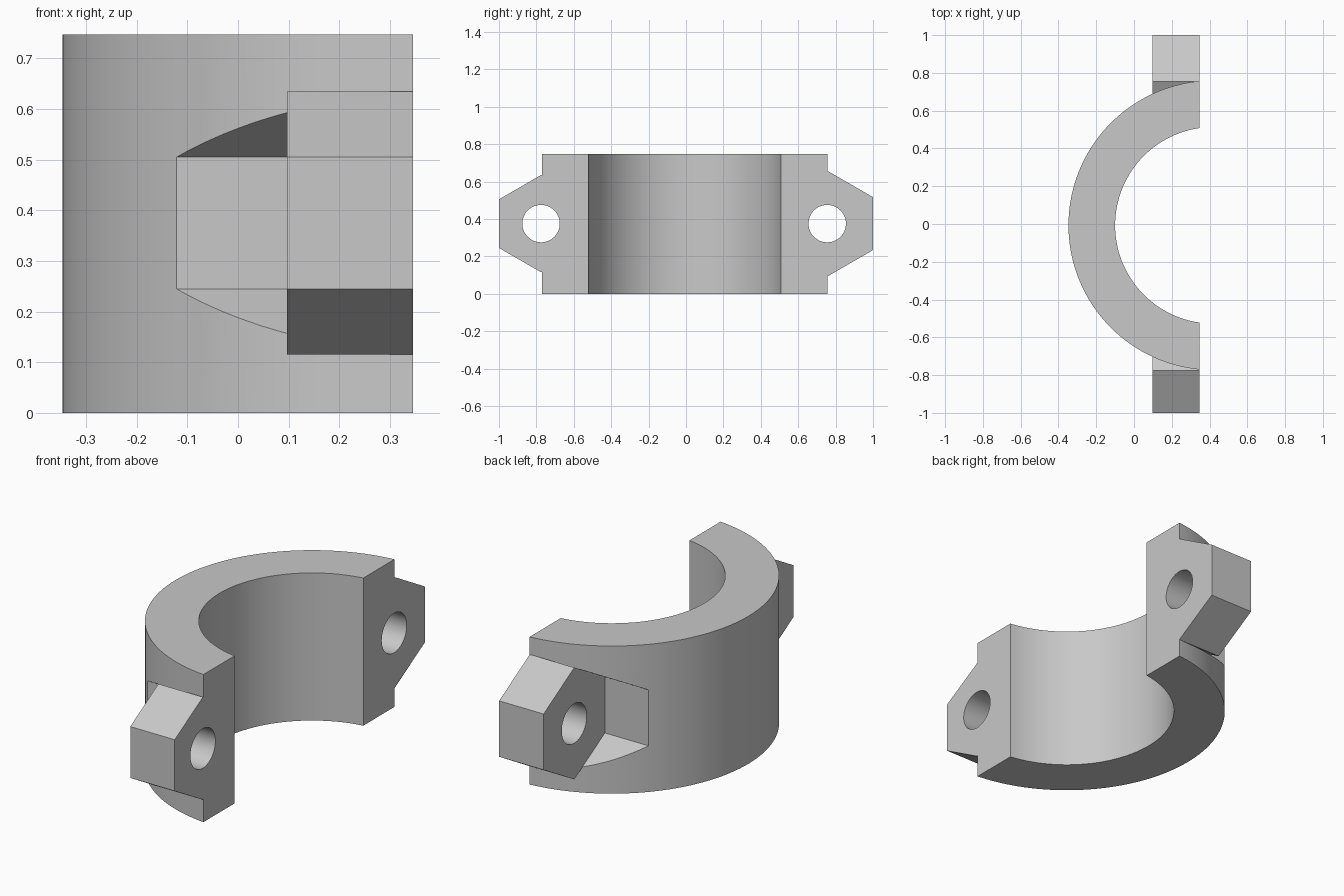
import bpy, math

cube = bpy.data.objects.get("Cube")
if cube:
    bpy.data.objects.remove(cube, do_unlink=True)

HEIGHT = 0.747
MID_Z = 0.375
SPLIT_X = 0.346               # flat mating face
EAR_X = 0.097                 # outer face of the bolt ears
CENTRE = (0.42, -0.007)       # axis of the bore
OUTER_R, INNER_R = 0.767, 0.52

steel = bpy.data.materials.new("grey_steel")
steel.use_nodes = True
steel.diffuse_color = (0.58, 0.58, 0.58, 1)
steel.node_tree.nodes["Principled BSDF"].inputs["Base Color"].default_value = (0.58, 0.58, 0.58, 1)


def prism(name, ring, vector):
    """Extrude a closed outline of 3D points along a vector."""
    n = len(ring)
    far = [tuple(a + b for a, b in zip(p, vector)) for p in ring]
    faces = [tuple(range(n))[::-1], tuple(range(n, 2 * n))]
    faces += [(i, (i + 1) % n, n + (i + 1) % n, n + i) for i in range(n)]
    mesh = bpy.data.meshes.new(name)
    mesh.from_pydata(list(ring) + far, [], faces)
    mesh.materials.append(steel)
    obj = bpy.data.objects.new(name, mesh)
    bpy.context.collection.objects.link(obj)
    return obj


def x_prism(name, y, radius, sides, x0, x1):
    """Regular prism along x, with one corner pointing up."""
    ring = []
    for i in range(sides):
        a = math.pi / 2 + math.tau * i / sides
        ring.append((x0, y + radius * math.cos(a), MID_Z + radius * math.sin(a)))
    return prism(name, ring, (x1 - x0, 0, 0))


def arc(radius, steps=72):
    """Arc from one end of the mating face round to the other."""
    start = math.acos((SPLIT_X - CENTRE[0]) / radius)
    span = math.tau - 2 * start
    pts = []
    for i in range(steps + 1):
        a = start + span * i / steps
        pts.append((CENTRE[0] + radius * math.cos(a), CENTRE[1] + radius * math.sin(a), 0))
    return pts


def combine(target, tool, operation):
    mod = target.modifiers.new(operation.lower(), 'BOOLEAN')
    mod.operation = operation
    mod.solver = 'EXACT'
    mod.object = tool
    bpy.context.view_layer.objects.active = target
    bpy.ops.object.modifier_apply(modifier=mod.name)
    bpy.data.objects.remove(tool, do_unlink=True)


# Half ring body
clamp = prism("clamp_half", arc(OUTER_R) + arc(INNER_R)[::-1], (0, 0, HEIGHT))

# Each side: wrench pocket, hexagonal ear, bolt hole
for side, y, flat in (("front", -0.775, 0.225), ("back", 0.755, 0.245)):
    corner = flat / math.cos(math.pi / 6)
    combine(clamp, x_prism(side + "_pocket", y, corner, 6, -0.6, EAR_X), 'DIFFERENCE')
    combine(clamp, x_prism(side + "_ear", y, corner, 6, EAR_X, SPLIT_X), 'UNION')
    combine(clamp, x_prism(side + "_bolt_hole", y, 0.1, 48, -0.1, 0.5), 'DIFFERENCE')

# Smooth curved walls, keep machined edges crisp
bpy.ops.object.select_all(action='DESELECT')
clamp.select_set(True)
bpy.context.view_layer.objects.active = clamp
bpy.ops.object.shade_smooth_by_angle(angle=math.radians(20))
